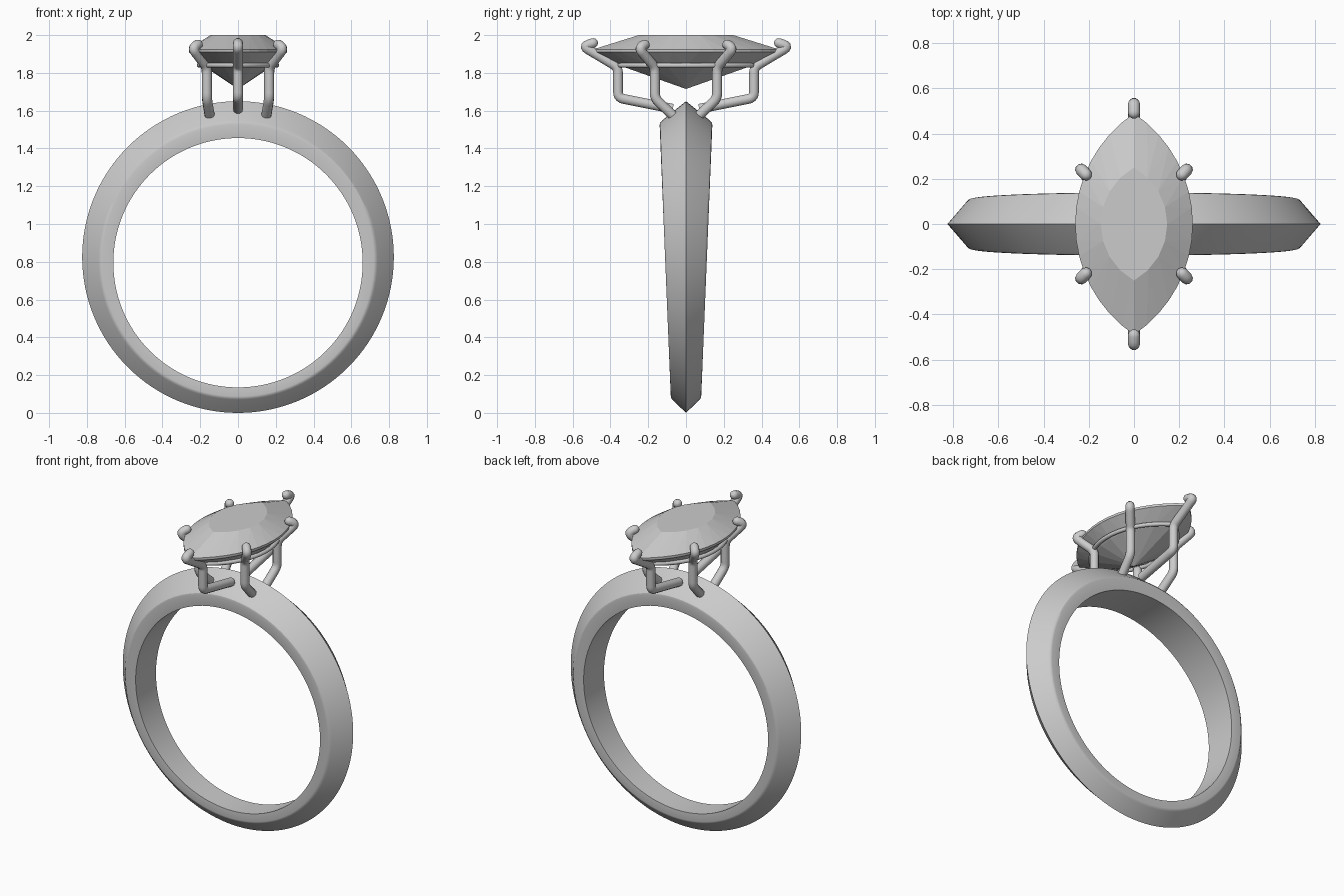
import bpy, bmesh, math
from mathutils import Vector

cube = bpy.data.objects.get("Cube")
if cube:
    bpy.data.objects.remove(cube, do_unlink=True)

grey = bpy.data.materials.new("polished_grey")
grey.use_nodes = True
colour = (0.6, 0.6, 0.6, 1)
grey.diffuse_color = colour
grey.node_tree.nodes["Principled BSDF"].inputs["Base Color"].default_value = colour


def select_only(obj):
    bpy.ops.object.select_all(action='DESELECT')
    obj.select_set(True)
    bpy.context.view_layer.objects.active = obj


def add_mesh(name, bm, smooth):
    bmesh.ops.recalc_face_normals(bm, faces=bm.faces[:])
    mesh = bpy.data.meshes.new(name)
    bm.to_mesh(mesh)
    bm.free()
    mesh.materials.append(grey)
    obj = bpy.data.objects.new(name, mesh)
    bpy.context.collection.objects.link(obj)
    if smooth:
        select_only(obj)
        bpy.ops.object.shade_smooth_by_angle(angle=math.radians(30))
    return obj


def lens(length, width, n, z):
    """Pointed oval outline made of two circular arcs, starting at a tip."""
    r = (length ** 2 + width ** 2) / (2 * width)
    sweep = math.asin(length / r)
    side = []
    for i in range(n // 2):
        a = -sweep + 2 * sweep * i / (n // 2)
        side.append(Vector((r * math.cos(a) - r + width, r * math.sin(a), z)))
    return side + [Vector((-p.x, -p.y, z)) for p in side]


def tube(name, points, radius, cyclic=False, radii=None):
    data = bpy.data.curves.new(name, 'CURVE')
    data.dimensions = '3D'
    data.bevel_depth = radius
    data.bevel_resolution = 3
    data.use_fill_caps = True
    spline = data.splines.new('POLY')
    spline.points.add(len(points) - 1)
    for i, p in enumerate(points):
        spline.points[i].co = (*p, 1)
        spline.points[i].radius = radii[i] if radii else 1
    spline.use_cyclic_u = cyclic
    data.materials.append(grey)
    obj = bpy.data.objects.new(name, data)
    bpy.context.collection.objects.link(obj)
    select_only(obj)
    bpy.ops.object.convert(target='MESH')
    bpy.ops.object.shade_smooth_by_angle(angle=math.radians(50))


# Band: knife-edged section, swept round and widening towards the top
section = [(0, 0.95), (0.36, 1), (0.42, 0.98), (0.48, 0.9), (1, 0)]
section += [(t, -f) for t, f in reversed(section[:-1])]
STEPS = 128
bm = bmesh.new()
rings = []
for i in range(STEPS):
    a = 2 * math.pi * i / STEPS
    ring = []
    for t, f in section:
        r = 0.66 + 0.165 * t
        z = 0.795 + 0.03 * t + r * math.sin(a)
        ring.append(bm.verts.new((r * math.cos(a), f * (0.077 + 0.041 * z), z)))
    rings.append(ring)
for i in range(STEPS):
    a, b = rings[i], rings[(i + 1) % STEPS]
    for j in range(len(section)):
        k = (j + 1) % len(section)
        bm.faces.new((a[j], a[k], b[k], b[j]))
add_mesh("band", bm, True)

# Stone: flat table, faceted crown, thin girdle and pointed pavilion
N = 32
bm = bmesh.new()


def outline(length, width, n, z):
    return [bm.verts.new(p) for p in lens(length, width, n, z)]


table = outline(0.25, 0.147, N // 2, 2.0)
girdle = outline(0.49, 0.26, N, 1.925)
lower = outline(0.49, 0.26, N, 1.91)
waist = outline(0.34, 0.18, N // 2, 1.835)
culet = bm.verts.new((0, 0, 1.715))
bm.faces.new(table)
for i in range(N // 2):
    j = (i + 1) % (N // 2)
    for inner, outer in ((table, girdle), (waist, lower)):
        mid, before = outer[2 * i + 1], outer[2 * i - 1]
        bm.faces.new((inner[i], inner[j], mid))
        bm.faces.new((inner[i], mid, outer[2 * i]))
        bm.faces.new((inner[i], outer[2 * i], before))
    bm.faces.new((waist[i], waist[j], culet))
for i in range(N):
    j = (i + 1) % N
    bm.faces.new((girdle[i], girdle[j], lower[j], lower[i]))
add_mesh("stone", bm, False)

# Gallery wire under the stone
tube("gallery_wire", lens(0.36, 0.205, 48, 1.84), 0.013, cyclic=True)


def prong(name, corners, sx, sy):
    """Bent rod with softened corners and a rounded tip."""
    pts = [Vector((x * sx, y * sy, z)) for x, y, z in corners]
    radius = 0.027
    axis = (pts[1] - pts[0]).normalized()
    path, radii = [], []
    for k in range(5):
        a = math.pi / 2 * k / 4
        path.append(pts[0] - axis * radius * (math.cos(a) - 0.5))
        radii.append(max(math.sin(a), 0.05))
    for before, p, after in zip(pts, pts[1:], pts[2:]):
        start = p + (before - p).normalized() * 0.03
        end = p + (after - p).normalized() * 0.03
        for k in range(6):
            t = k / 5
            path.append(start * (1 - t) ** 2 + p * 2 * t * (1 - t) + end * t * t)
            radii.append(1)
    path.append(pts[-1])
    radii.append(1)
    tube(name, path, radius, radii=radii)


# Prongs: one over each tip, four along the sides
end_path = [(0, 0.48, 1.962), (0, 0.545, 1.94), (0, 0.36, 1.83),
            (0, 0.36, 1.668), (0, 0.07, 1.61)]
side_path = [(0.205, 0.21, 1.955), (0.242, 0.25, 1.93), (0.165, 0.165, 1.83),
             (0.165, 0.165, 1.665), (0.15, 0.07, 1.575)]
for sy, end in ((-1, "front"), (1, "back")):
    prong(end + "_prong", end_path, 1, sy)
    for sx, side in ((1, "left"), (-1, "right")):
        prong(f"{end}_{side}_prong", side_path, sx, sy)
